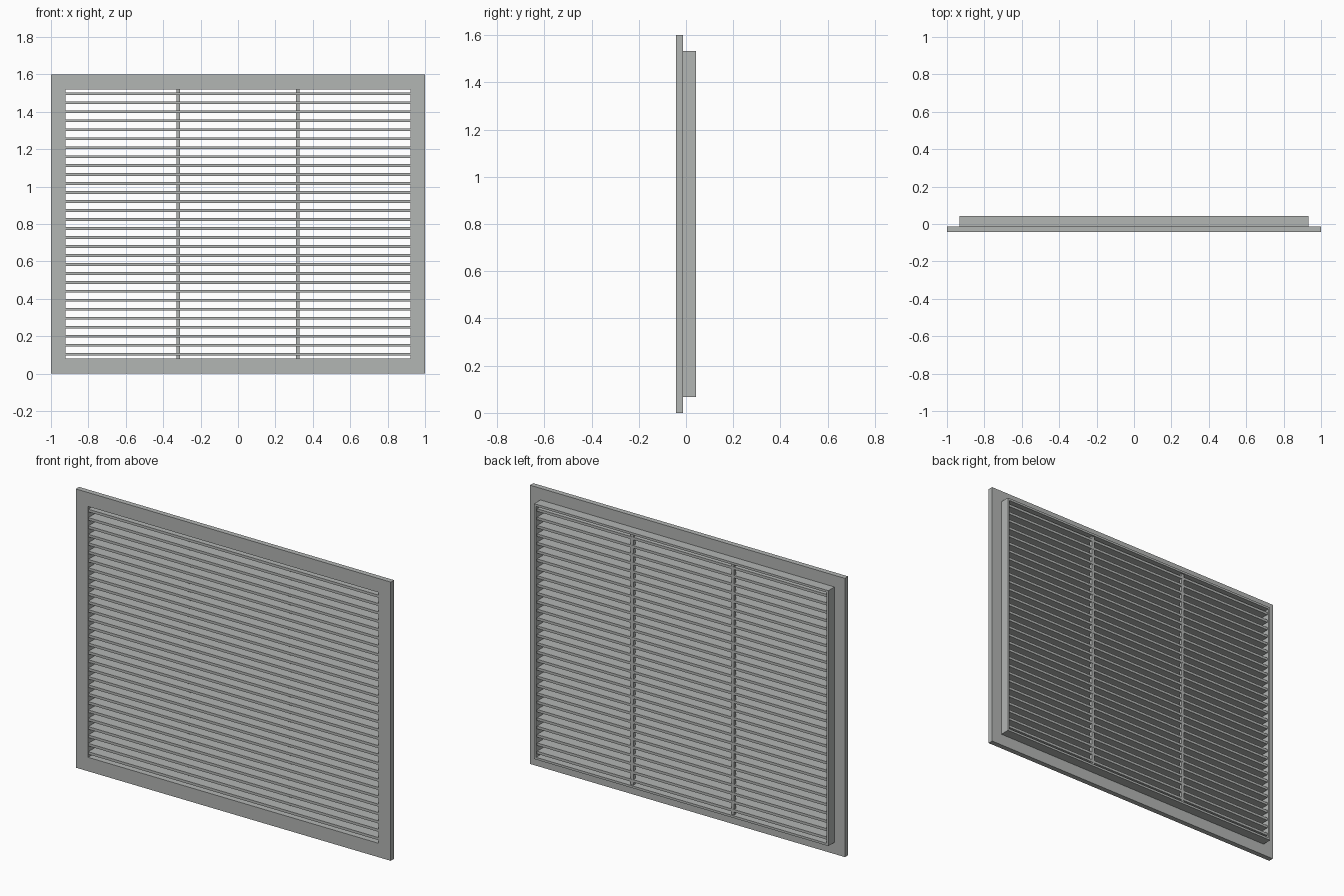
import bpy, bmesh

if "Cube" in bpy.data.objects:
    bpy.data.objects.remove(bpy.data.objects["Cube"])

grey = bpy.data.materials.new("light grey metal")
grey.diffuse_color = (0.45, 0.465, 0.455, 1)
grey.use_nodes = True
grey.node_tree.nodes["Principled BSDF"].inputs["Base Color"].default_value = grey.diffuse_color


def finish(name, bm):
    bmesh.ops.recalc_face_normals(bm, faces=bm.faces)
    me = bpy.data.meshes.new(name)
    bm.to_mesh(me)
    bm.free()
    me.materials.append(grey)
    ob = bpy.data.objects.new(name, me)
    bpy.context.collection.objects.link(ob)
    return ob


def box(name, x, y, z):
    bm = bmesh.new()
    bmesh.ops.create_cube(bm, size=1)
    for v in bm.verts:
        for i, (a, b) in enumerate((x, y, z)):
            v.co[i] = a if v.co[i] < 0 else b
    return finish(name, bm)


def ring(name, outer, inner, y0, y1, zc=0.8):
    """Rectangular frame; outer and inner are (half width, half height)."""
    bm = bmesh.new()
    corners = ((-1, -1), (1, -1), (1, 1), (-1, 1))
    loops = [[bm.verts.new((sx * w, y, zc + sz * h)) for sx, sz in corners]
             for (w, h), y in ((outer, y0), (outer, y1), (inner, y1), (inner, y0))]
    for a in range(4):
        p, q = loops[a], loops[(a + 1) % 4]
        for i in range(4):
            j = (i + 1) % 4
            bm.faces.new((p[i], p[j], q[j], q[i]))
    return finish(name, bm)


FRONT, STEP, BACK = -0.043, -0.013, 0.043
OPEN_W, OPEN_H = 0.922, 0.72

# Wide front flange and the narrow sleeve behind it
ring("front_flange", (1.0, 0.8), (OPEN_W, OPEN_H), FRONT, STEP)
ring("rear_sleeve", (0.934, 0.733), (OPEN_W, OPEN_H), STEP, BACK)

# Horizontal louvre blades
COUNT = 30
pitch = 2 * OPEN_H / COUNT
for i in range(COUNT):
    z = 0.08 + pitch * (i + 0.5)
    box(f"louvre_blade_{i + 1}", (-OPEN_W, OPEN_W), (FRONT + 0.002, 0.034),
        (z - 0.0075, z + 0.0075))

# Two upright supports near the rear of the blades
for side, x in (("left", -0.32), ("right", 0.32)):
    box(f"{side}_upright", (x - 0.009, x + 0.009), (0.016, 0.0335), (0.08, 1.52))
